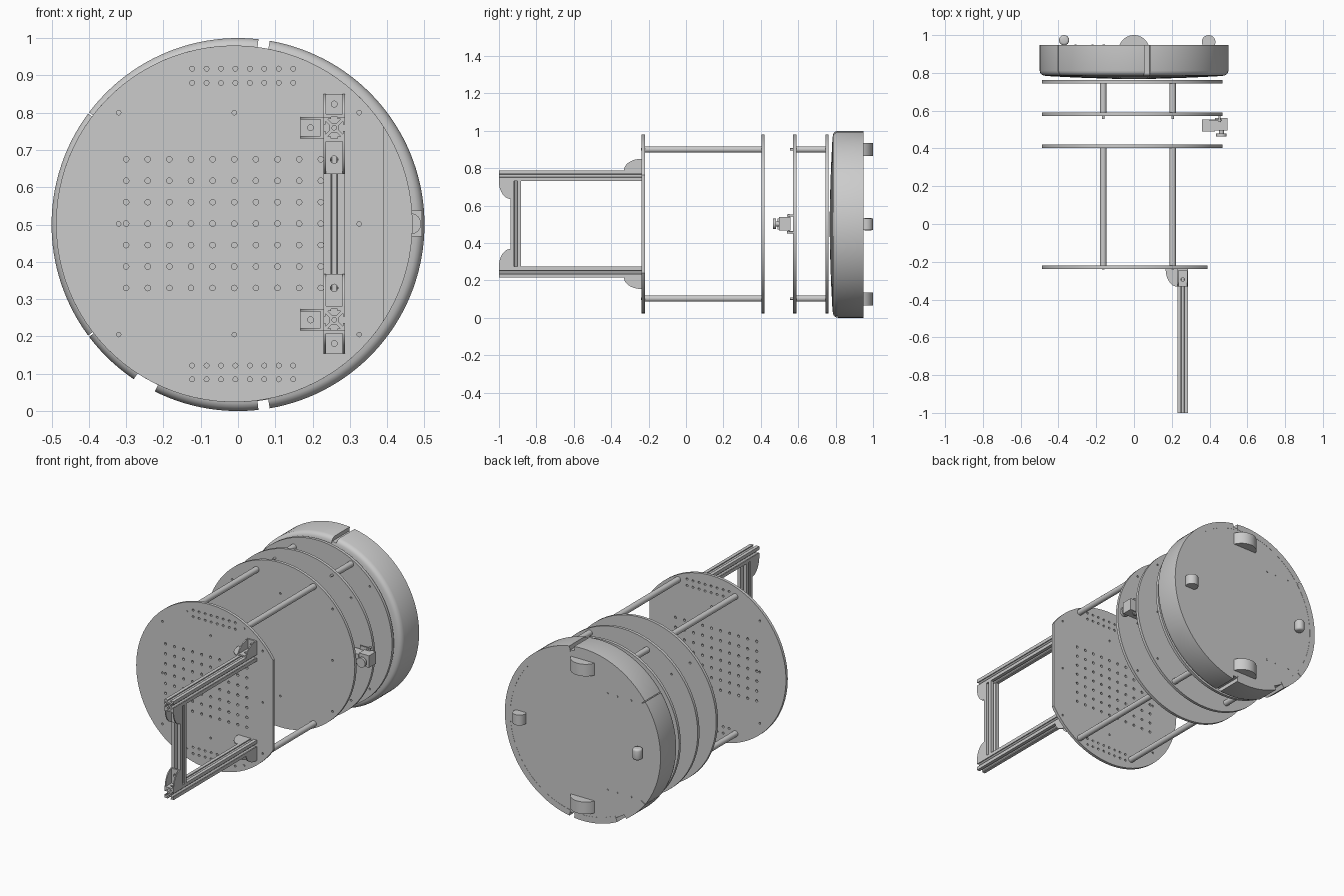
import bpy, bmesh, math
from mathutils import Matrix, Vector

if "Cube" in bpy.data.objects:
    bpy.data.objects.remove(bpy.data.objects["Cube"])

D = bpy.data
# local XY -> world XZ, local z -> -y
UP = Matrix.Rotation(math.pi / 2, 4, 'X')


def finish(name, me, angle=30):
    ob = D.objects.new(name, me)
    bpy.context.collection.objects.link(ob)
    bpy.ops.object.select_all(action='DESELECT')
    ob.select_set(True)
    bpy.context.view_layer.objects.active = ob
    bpy.ops.object.shade_smooth_by_angle(angle=math.radians(angle))
    return ob


def circle(x, y, r, n=12):
    return [(x + r * math.cos(2 * math.pi * i / n), y + r * math.sin(2 * math.pi * i / n)) for i in range(n)]


def prism_mesh(loops, depth, mat):
    """Extrude filled 2D outlines (first is outer, others are holes)."""
    cu = D.curves.new('outline', 'CURVE')
    cu.dimensions, cu.fill_mode, cu.extrude = '2D', 'BOTH', depth / 2
    for loop in loops:
        sp = cu.splines.new('POLY')
        sp.points.add(len(loop) - 1)
        for p, (x, y) in zip(sp.points, loop):
            p.co = (x, y, 0, 1)
        sp.use_cyclic_u = True
    ob = D.objects.new('outline', cu)
    bpy.context.collection.objects.link(ob)
    bpy.context.view_layer.update()
    me = D.meshes.new_from_object(ob.evaluated_get(bpy.context.evaluated_depsgraph_get()))
    D.objects.remove(ob)
    me.transform(mat)
    return me


def merged(name, meshes):
    bm = bmesh.new()
    for me in meshes:
        bm.from_mesh(me)
        D.meshes.remove(me)
    bmesh.ops.remove_doubles(bm, verts=bm.verts, dist=1e-6)
    out = D.meshes.new(name)
    bm.to_mesh(out)
    return finish(name, out)


def prism(name, loops, depth, mat):
    return merged(name, [prism_mesh(loops, depth, mat)])


def rod(name, a, b, r, n=20, bevel=0):
    a, b = Vector(a), Vector(b)
    bm = bmesh.new()
    rot = (b - a).to_track_quat('Z', 'Y').to_matrix().to_4x4()
    bmesh.ops.create_cone(bm, cap_ends=True, segments=n, radius1=r, radius2=r, depth=(b - a).length,
                          matrix=Matrix.Translation((a + b) / 2) @ rot)
    if bevel:
        rim = [e for e in bm.edges if any(len(f.verts) > 4 for f in e.link_faces)]
        bmesh.ops.bevel(bm, geom=rim, offset=bevel, segments=3, affect='EDGES', profile=0.5)
    me = D.meshes.new(name)
    bm.to_mesh(me)
    return finish(name, me, 40)


def box(name, lo, hi):
    (x0, y0, z0), (x1, y1, z1) = lo, hi
    return prism(name, [[(x0, z0), (x1, z0), (x1, z1), (x0, z1)]], y1 - y0,
                 Matrix.Translation((0, (y0 + y1) / 2, 0)) @ UP)


def lathe(name, prof, a0, a1):
    """Closed (r, y) profile swept about the base axis between two angles."""
    n = max(2, int((a1 - a0) / 2.5))
    bm = bmesh.new()
    rings = []
    for i in range(n + 1):
        a = math.radians(a0 + (a1 - a0) * i / n)
        rings.append([bm.verts.new((r * math.cos(a), y, 0.5 + r * math.sin(a))) for r, y in prof])
    m = len(prof)
    for s, t in zip(rings, rings[1:]):
        for j in range(m):
            k = (j + 1) % m
            bm.faces.new((s[j], s[k], t[k], t[j]))
    bm.faces.new(rings[0])
    bm.faces.new(rings[-1][::-1])
    bmesh.ops.remove_doubles(bm, verts=bm.verts, dist=1e-5)
    bmesh.ops.recalc_face_normals(bm, faces=bm.faces)
    me = D.meshes.new(name)
    bm.to_mesh(me)
    return finish(name, me, 35)


# Base drum with an outer shell split by the bumper gaps
drum = [(0, .768), (.12, .769), (.3, .775), (.44, .782), (.476, .79), (.476, .947), (0, .947)]
lathe('base_drum', drum, 0, 360)
shell = [(.465, .784), (.48, .786), (.489, .791), (.496, .799), (.5, .812), (.5, .948), (.465, .948)]
lathe('bumper', shell, -80.2, 80.2)
for i, (a0, a1) in enumerate([(83.7, 143), (143.5, 216.5), (217, 236), (243.5, 276.3)]):
    lathe(f'base_shell_{i}', shell, a0, a1)

# Drive wheels, casters and underside screws
for s in (-1, 1):
    z = .5 + s * .4
    rod('drive_wheel', (0, .918, z - .035), (0, .918, z + .035), .082, 40)
    for x in (-.16, -.22, -.31):
        rod('underside_screw', (x, .94, .5 + s * .28), (x, .950, .5 + s * .28), .006, 10)
rod('front_caster', (.395, .964, .47), (.395, .964, .53), .036, 28)
rod('rear_caster', (-.37, .973, .467), (-.37, .973, .533), .027, 24, .012)

# Round plates with mounting holes
PX, R = -.01, .478
common = [circle(x, z, .006) for x in (-.32, -.01, .325) for z in (.205, .502, .8)
          if not (x == -.01 and z == .502)]
for name, y in (('lower_plate', .7535), ('middle_plate', .5815), ('upper_plate', .4115)):
    prism(name, [circle(PX, .502, R, 96)] + common, .017, Matrix.Translation((0, y, 0)) @ UP)

# Top plate: flat on one side, full hole grid
a = math.acos((.39 - PX) / R)
rim = [(PX + R * math.cos(a + (2 * math.pi - 2 * a) * i / 80),
        .502 + R * math.sin(a + (2 * math.pi - 2 * a) * i / 80)) for i in range(81)]
holes = [circle(-.3 + .058 * i, .33 + .0575 * j, .0075) for i in range(10) for j in range(7)]
holes += [circle(-.123 + .0387 * i, z, .0065) for i in range(8) for z in (.085, .122, .88, .918)]
prism('top_plate', [rim] + holes + common, .017, Matrix.Translation((0, -.2285, 0)) @ UP)

# Standoff posts and screw heads
for x in (-.163, .205):
    for z in (.103, .9):
        rod('lower_post', (x, .588, z), (x, .747, z), .017)
        rod('upper_post', (x, -.222, z), (x, .405, z), .017)
        rod('post_pin', (x, .556, z), (x, .575, z), .0065, 12)
        rod('post_screw', (x, -.241, z), (x, -.236, z), .0065, 12)

# Slotted extrusion frame
XC, H = .258, .0285
side = [(H, -H), (H, -.009), (.0235, -.009), (.0235, -.017), (.012, -.0055),
        (.012, .0055), (.0235, .017), (.0235, .009), (H, .009)]
slot = []
for k in range(4):
    c, s = round(math.cos(k * math.pi / 2)), round(math.sin(k * math.pi / 2))
    slot += [(x * c - y * s, x * s + y * c) for x, y in side]
section = [slot, circle(0, 0, .006, 16)]
ARMS = ((.2445, -1), (.7595, 1))
for z, s in ARMS:
    prism('frame_arm', section, .763, Matrix.Translation((XC, -.6185, z)) @ UP)
prism('frame_crossbar', section, .458, Matrix.Translation((XC, -.91, .502)))


# Corner bracket: two rounded webs, two drilled flanges
def bracket(origin, u, v):
    u, v = Vector(u), Vector(v)
    w = u.cross(v)
    m = Matrix((u, v, w)).transposed().to_4x4()
    m.translation = origin
    S, L, T = .062, .095, .008
    web = [(0, 0)] + [(S * math.cos(t * math.pi / 24), L * math.sin(t * math.pi / 24)) for t in range(13)]
    parts = [prism_mesh([web], .006, m @ Matrix.Translation((0, 0, e * (H - .003)))) for e in (-1, 1)]
    short = [[(0, -H), (S, -H), (S, H), (0, H)], circle(.035, 0, .008, 16)]
    parts.append(prism_mesh(short, T, m @ Matrix.Translation((0, T / 2, 0)) @ UP))
    long = [[(-H, 0), (H, 0), (H, L), (-H, L)], circle(0, .057, .01, 16)]
    parts.append(prism_mesh(long, T, m @ Matrix.Translation((T / 2, 0, 0)) @ Matrix.Rotation(math.pi / 2, 4, 'Y')))
    merged('corner_bracket', parts)


for z, s in ARMS:
    bracket((XC, -.237, z + s * H), (0, 0, s), (0, -1, 0))
    bracket((XC - H, -.237, z), (-1, 0, 0), (0, -1, 0))
    bracket((XC, -.9385, z - s * H), (0, -1, 0), (0, 0, -s))

# Small sensor hung beside the middle plate
box('sensor_body', (.36, .49, .472), (.43, .552, .532))
box('sensor_head', (.43, .496, .468), (.494, .56, .538))
box('sensor_flange', (.40, .546, .45), (.465, .553, .554))
rod('sensor_stem', (.463, .475, .502), (.463, .5, .502), .014)
rod('sensor_lens', (.463, .464, .502), (.463, .48, .502), .028, 24)
for z in (.457, .547):
    rod('sensor_bolt', (.452, .54, z), (.452, .575, z), .006, 10)
